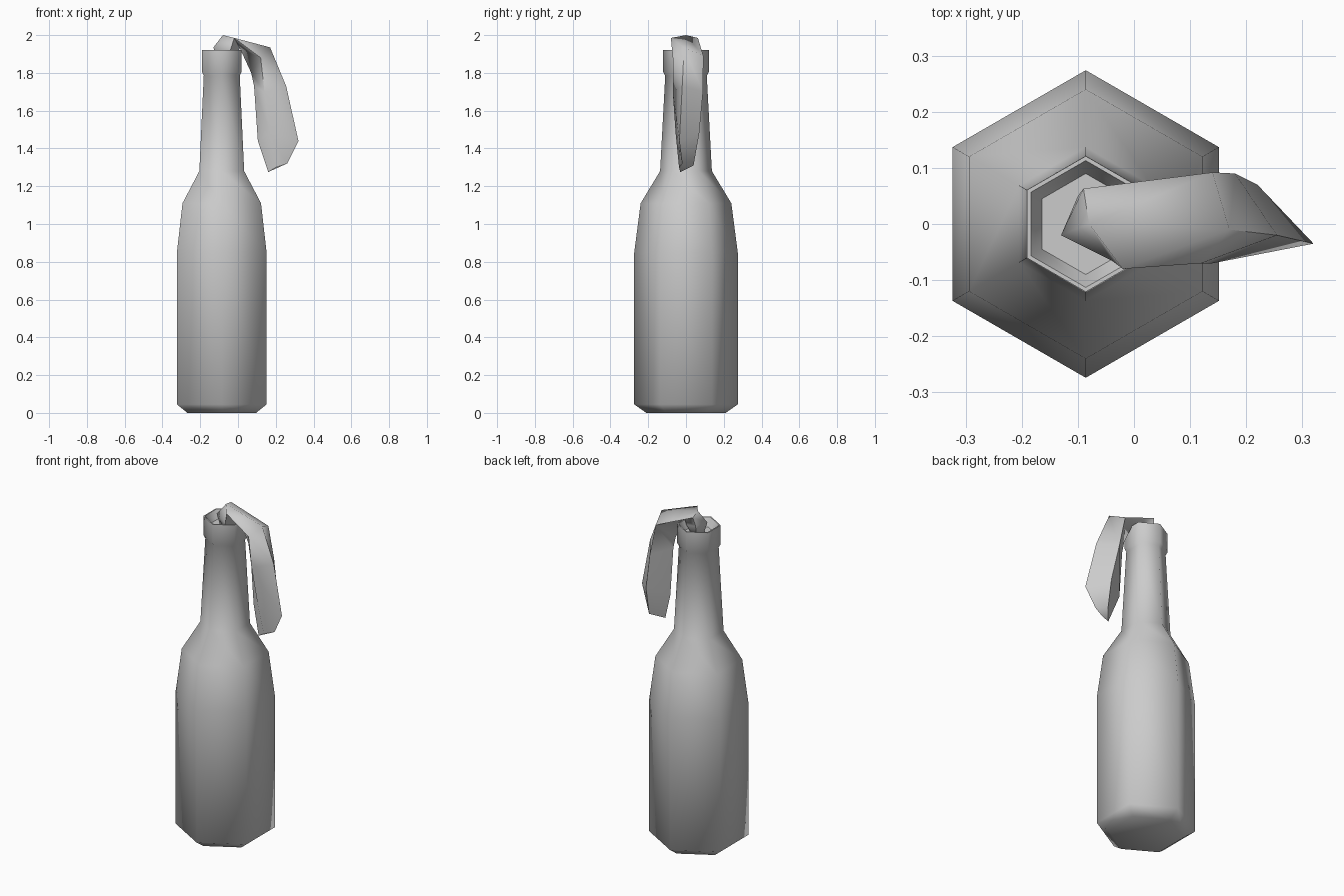
import bpy, bmesh, math

if "Cube" in bpy.data.objects:
    bpy.data.objects.remove(bpy.data.objects["Cube"])

grey = bpy.data.materials.new("plain grey")
grey.diffuse_color = (0.6, 0.6, 0.6, 1)
grey.use_nodes = True
grey.node_tree.nodes["Principled BSDF"].inputs["Base Color"].default_value = grey.diffuse_color


def loft(name, rings, angle):
    """Skin a list of equal-length point rings and cap both ends."""
    bm = bmesh.new()
    loops = [[bm.verts.new(p) for p in ring] for ring in rings]
    n = len(loops[0])
    for a, b in zip(loops, loops[1:]):
        for i in range(n):
            j = (i + 1) % n
            bm.faces.new((a[i], a[j], b[j], b[i]))
    bm.faces.new(loops[0][::-1])
    bm.faces.new(loops[-1])
    bmesh.ops.recalc_face_normals(bm, faces=bm.faces)
    mesh = bpy.data.meshes.new(name)
    bm.to_mesh(mesh)
    bm.free()
    mesh.materials.append(grey)
    obj = bpy.data.objects.new(name, mesh)
    bpy.context.collection.objects.link(obj)
    bpy.ops.object.select_all(action='DESELECT')
    obj.select_set(True)
    bpy.context.view_layer.objects.active = obj
    bpy.ops.object.shade_smooth_by_angle(angle=math.radians(angle))
    return obj


# Six-sided bottle: (radius, height) from base to lip, then into the mouth
profile = [(0.21, 0), (0.274, 0.045), (0.274, 0.85), (0.24, 1.11),
           (0.137, 1.28), (0.11, 1.785), (0.121, 1.805), (0.121, 1.92),
           (0.113, 1.92), (0.09, 1.87)]


def hexagon(r, z):
    return [(-0.086 + r * math.sin(k * math.pi / 3),
             r * math.cos(k * math.pi / 3), z) for k in range(6)]


loft("bottle", [hexagon(r, z) for r, z in profile], 62)

# Cloth hanging from the mouth: outer ridge, back edge, inner ridge, front edge
cloth = [
    [(-0.11, -0.01, 1.86), (-0.09, 0.03, 1.86), (-0.04, 0.01, 1.86), (-0.06, -0.04, 1.86)],
    [(-0.13, -0.02, 1.935), (-0.10, 0.05, 1.93), (-0.01, 0.01, 1.90), (-0.04, -0.065, 1.92)],
    [(-0.08, 0.0, 2.0), (-0.09, 0.063, 1.985), (0.01, 0.0, 1.93), (-0.02, -0.08, 1.985)],
    [(0.17, -0.01, 1.935), (0.14, 0.092, 1.89), (0.07, 0.0, 1.80), (0.12, -0.07, 1.88)],
    [(0.255, -0.02, 1.73), (0.18, 0.09, 1.70), (0.085, 0.0, 1.73), (0.14, -0.07, 1.70)],
    [(0.32, -0.035, 1.44), (0.22, 0.07, 1.48), (0.105, 0.0, 1.44), (0.17, -0.055, 1.48)],
    [(0.26, -0.02, 1.32), (0.22, 0.04, 1.31), (0.16, -0.03, 1.275), (0.20, -0.037, 1.30)],
]
loft("cloth", cloth, 80)
